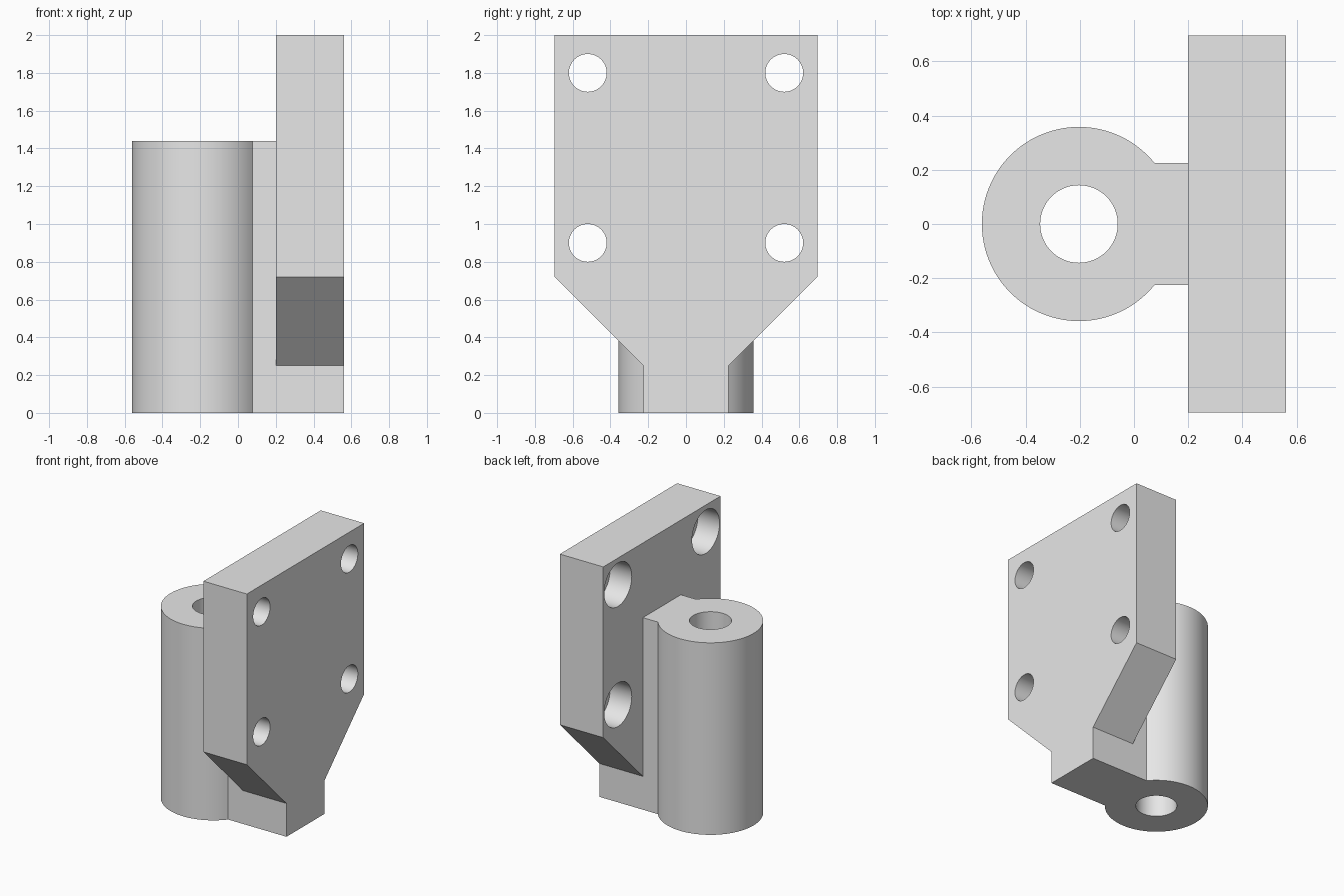
import bpy
import bmesh
import math
from mathutils import Matrix, Vector

cube = bpy.data.objects.get("Cube")
if cube:
    bpy.data.objects.remove(cube, do_unlink=True)

# Dimensions
PLATE_X0, PLATE_X1 = 0.20, 0.56
PLATE_HALF, NECK_HALF = 0.695, 0.225
HEIGHT, BARREL_HEIGHT = 2.0, 1.44
BARREL_X, BARREL_R, BORE_R = -0.203, 0.358, 0.143

grey = bpy.data.materials.new("light_grey")
grey.use_nodes = True
grey.diffuse_color = (0.8, 0.8, 0.8, 1)
grey.node_tree.nodes["Principled BSDF"].inputs["Base Color"].default_value = (0.8, 0.8, 0.8, 1)


def add_object(name, bm):
    bmesh.ops.recalc_face_normals(bm, faces=bm.faces)
    mesh = bpy.data.meshes.new(name)
    bm.to_mesh(mesh)
    bm.free()
    mesh.materials.append(grey)
    obj = bpy.data.objects.new(name, mesh)
    bpy.context.collection.objects.link(obj)
    return obj


def prism(name, outline, direction):
    """Extrude a closed outline along a direction."""
    bm = bmesh.new()
    face = bm.faces.new([bm.verts.new(p) for p in outline])
    result = bmesh.ops.extrude_face_region(bm, geom=[face], use_keep_orig=True)
    moved = [v for v in result["geom"] if isinstance(v, bmesh.types.BMVert)]
    bmesh.ops.translate(bm, verts=moved, vec=Vector(direction))
    return add_object(name, bm)


def cylinder(name, radius, start, end):
    """Cylinder between two points."""
    start, end = Vector(start), Vector(end)
    axis = end - start
    turn = axis.to_track_quat("Z", "Y").to_matrix().to_4x4()
    bm = bmesh.new()
    bmesh.ops.create_cone(bm, cap_ends=True, segments=64, radius1=radius,
                          radius2=radius, depth=axis.length,
                          matrix=Matrix.Translation((start + end) / 2) @ turn)
    return add_object(name, bm)


def combine(target, tool, operation):
    """Apply a boolean and remove the tool."""
    tool.hide_render = True
    bpy.ops.object.select_all(action="DESELECT")
    bpy.context.view_layer.objects.active = target
    target.select_set(True)
    mod = target.modifiers.new("boolean", "BOOLEAN")
    mod.object = tool
    mod.operation = operation
    mod.solver = "EXACT"
    bpy.ops.object.modifier_apply(modifier=mod.name)
    bpy.data.objects.remove(tool, do_unlink=True)


# Mounting plate with tapered lower end
half = [(NECK_HALF, 0), (NECK_HALF, 0.25), (PLATE_HALF, 0.72), (PLATE_HALF, HEIGHT)]
outline = half + [(-y, z) for y, z in reversed(half)]
bracket = prism("hinge_bracket", [(PLATE_X0, y, z) for y, z in outline],
                (PLATE_X1 - PLATE_X0, 0, 0))

# Barrel and its connecting web as one profile
opening = math.asin(NECK_HALF / BARREL_R)
steps = 80
web_end = PLATE_X0 + 0.1
profile = [(web_end, -NECK_HALF, 0), (web_end, NECK_HALF, 0)]
for i in range(steps + 1):
    a = opening + (2 * math.pi - 2 * opening) * i / steps
    profile.append((BARREL_X + BARREL_R * math.cos(a), BARREL_R * math.sin(a), 0))
barrel = prism("barrel", profile, (0, 0, BARREL_HEIGHT))
combine(bracket, barrel, "UNION")

# Pin bore through the barrel
bore = cylinder("pin_bore", BORE_R, (BARREL_X, 0, -0.1), (BARREL_X, 0, BARREL_HEIGHT + 0.1))
combine(bracket, bore, "DIFFERENCE")

# Counterbored screw holes
middle = (PLATE_X0 + PLATE_X1) / 2
for y in (-0.52, 0.52):
    for z in (0.9, 1.8):
        hole = cylinder("screw_hole", 0.1, (PLATE_X0 - 0.05, y, z), (PLATE_X1 + 0.1, y, z))
        combine(bracket, hole, "DIFFERENCE")
        recess = cylinder("screw_recess", 0.163, (PLATE_X0 - 0.05, y, z), (middle, y, z))
        combine(bracket, recess, "DIFFERENCE")

# Smooth round walls, keep edges sharp
bpy.ops.object.select_all(action="DESELECT")
bracket.select_set(True)
bpy.context.view_layer.objects.active = bracket
bpy.ops.object.shade_smooth_by_angle(angle=math.radians(30))
